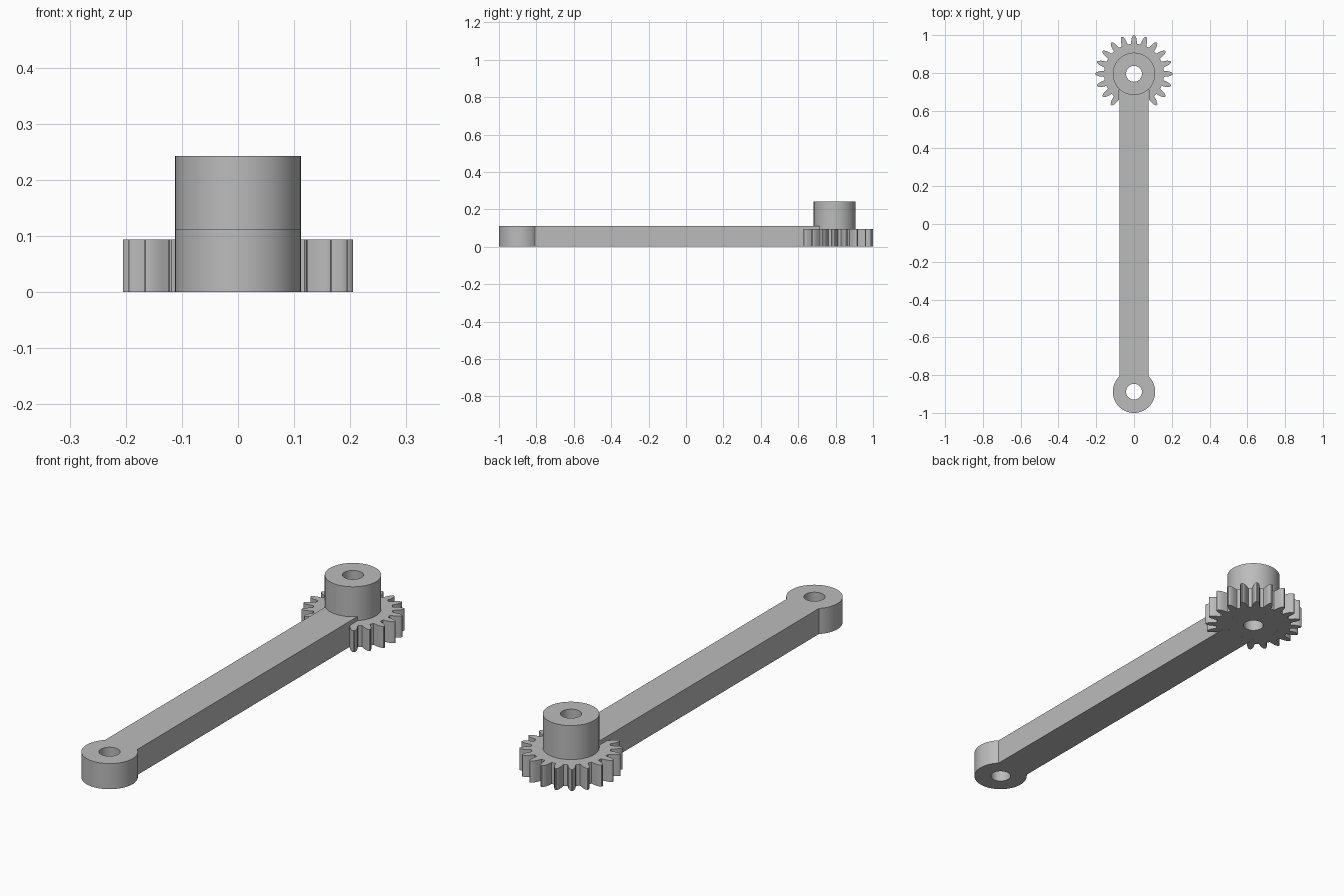
import bpy
import bmesh
from math import sin, cos, radians, degrees, acos

cube = bpy.data.objects.get("Cube")
if cube:
    bpy.data.objects.remove(cube, do_unlink=True)

# Main sizes
GEAR_Y, EYE_Y = 0.795, -0.888
HUB_R, BORE_R, BAR_HALF = 0.112, 0.042, 0.078
ARM_H, GEAR_H, HUB_H = 0.112, 0.094, 0.243
TEETH = 20
JOIN = degrees(acos(BAR_HALF / HUB_R))  # angle where bar meets a hub

grey = bpy.data.materials.new("plain grey")
grey.use_nodes = True
grey.diffuse_color = (0.5, 0.5, 0.5, 1)
grey.node_tree.nodes["Principled BSDF"].inputs["Base Color"].default_value = (0.5, 0.5, 0.5, 1)


def arc(cy, r, start, end, steps=64):
    """Points on an arc, angles in degrees."""
    angles = [radians(start + (end - start) * i / steps) for i in range(steps + 1)]
    return [(r * cos(a), cy + r * sin(a)) for a in angles]


def circle(cy, r):
    return arc(cy, r, 0, 360)[:-1]


def plate(name, outlines, height):
    """Extrude closed outlines (holes included) upward from the ground."""
    curve = bpy.data.curves.new(name + "_outline", 'CURVE')
    curve.dimensions = '2D'
    curve.fill_mode = 'BOTH'
    curve.extrude = height / 2
    for points in outlines:
        spline = curve.splines.new('POLY')
        spline.points.add(len(points) - 1)
        for p, (x, y) in zip(spline.points, points):
            p.co = (x, y, 0, 1)
        spline.use_cyclic_u = True
    helper = bpy.data.objects.new(name + "_helper", curve)
    bpy.context.scene.collection.objects.link(helper)
    bpy.context.view_layer.update()
    graph = bpy.context.evaluated_depsgraph_get()
    mesh = bpy.data.meshes.new_from_object(helper.evaluated_get(graph))
    bpy.data.objects.remove(helper, do_unlink=True)
    bpy.data.curves.remove(curve)

    bm = bmesh.new()
    bm.from_mesh(mesh)
    bmesh.ops.remove_doubles(bm, verts=bm.verts, dist=0.00002)
    bmesh.ops.translate(bm, verts=bm.verts, vec=(0, 0, height / 2))
    bmesh.ops.recalc_face_normals(bm, faces=bm.faces)
    bm.to_mesh(mesh)
    bm.free()
    mesh.name = name
    mesh.materials.clear()
    mesh.materials.append(grey)
    mesh.shade_smooth()
    mesh.set_sharp_from_angle(angle=radians(30))
    obj = bpy.data.objects.new(name, mesh)
    bpy.context.scene.collection.objects.link(obj)
    return obj


# Arm: round eye at the front, straight bar, concave end seated on the hub
arm = arc(EYE_Y, HUB_R, 180 - JOIN, 360 + JOIN)
arm += arc(GEAR_Y, HUB_R, -JOIN, JOIN - 180, 24)
plate("lever_arm", [arm, circle(EYE_Y, BORE_R)], ARM_H)

# Hub: tall bored boss through the gear
plate("gear_hub", [circle(GEAR_Y, HUB_R), circle(GEAR_Y, BORE_R)], HUB_H)

# Gear: rounded teeth all round except where the arm passes
flank = [(0.158, 0.0165), (0.164, 0.0155), (0.175, 0.0145), (0.187, 0.0125),
         (0.196, 0.009), (0.202, 0.006), (0.205, 0.002)]
tooth = [(r, -w) for r, w in flank] + [(r, w) for r, w in reversed(flank)]
gear = []
for k in range(-3, 14):
    a = radians(k * 360 / TEETH)
    gear += [(r * cos(a) - w * sin(a), GEAR_Y + r * sin(a) + w * cos(a)) for r, w in tooth]
gear += arc(GEAR_Y, HUB_R, 180 + JOIN, -JOIN)
plate("gear_teeth", [gear], GEAR_H)
